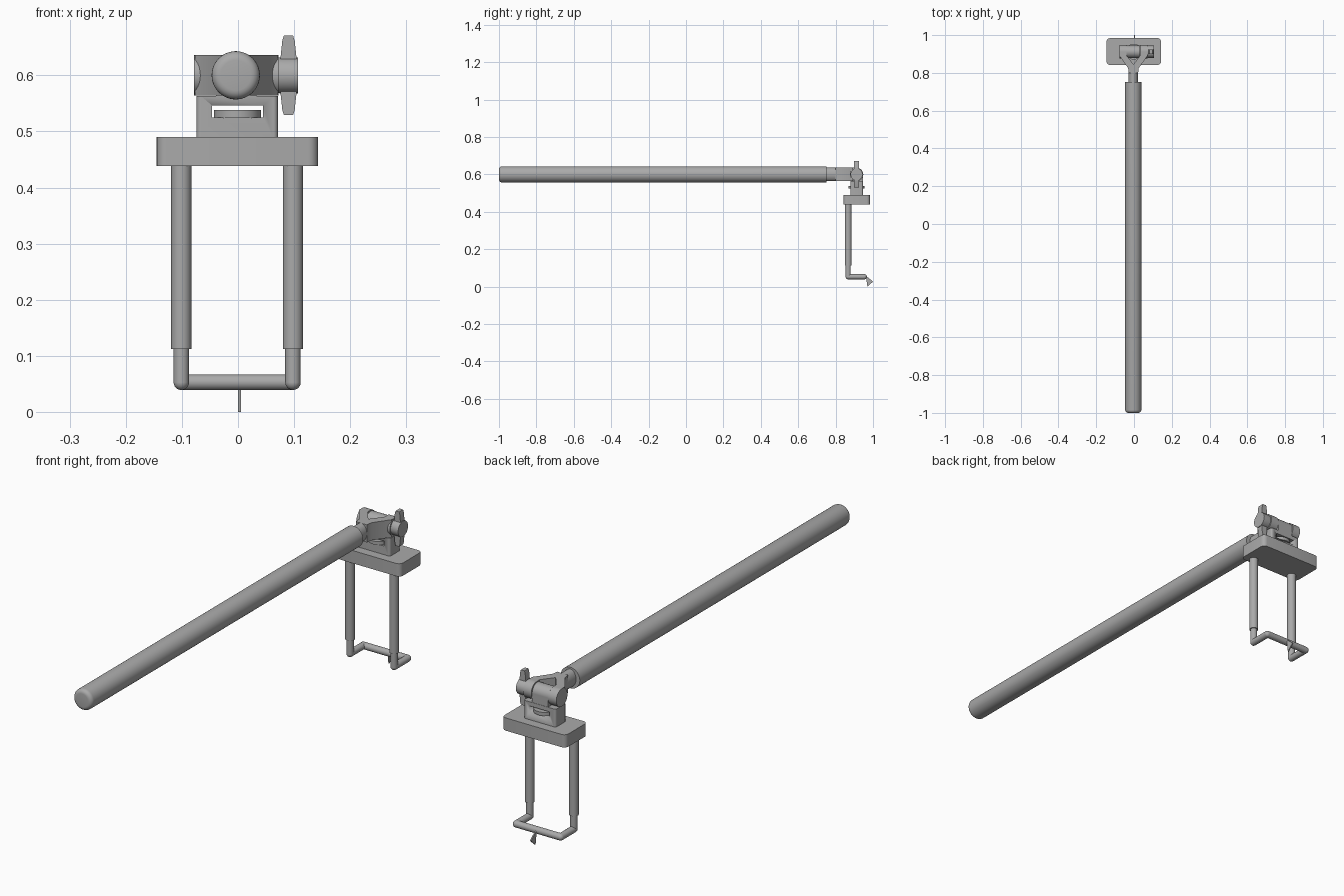
import bpy
import bmesh
from math import radians, pi
from mathutils import Matrix, Vector

if "Cube" in bpy.data.objects:
    bpy.data.objects.remove(bpy.data.objects["Cube"], do_unlink=True)

grey = bpy.data.materials.new("plain grey")
grey.use_nodes = True
GREY = (0.4, 0.4, 0.4, 1)
grey.diffuse_color = GREY
grey.node_tree.nodes["Principled BSDF"].inputs["Base Color"].default_value = GREY

MID = -0.003      # centre line of the hardware
PIN_Y, PIN_Z = 0.912, 0.6


def finish(name, bm, smooth=True):
    bmesh.ops.recalc_face_normals(bm, faces=bm.faces)
    mesh = bpy.data.meshes.new(name)
    bm.to_mesh(mesh)
    bm.free()
    mesh.materials.append(grey)
    obj = bpy.data.objects.new(name, mesh)
    bpy.context.collection.objects.link(obj)
    if smooth:
        bpy.ops.object.select_all(action="DESELECT")
        obj.select_set(True)
        bpy.context.view_layer.objects.active = obj
        bpy.ops.object.shade_smooth_by_angle(angle=radians(35))
    return obj


def rod(name, start, end, radius, sides=32, scale=(1, 1), round_end=0):
    """Cylinder from start to end; round_end softens the rim at start."""
    a, b = Vector(start), Vector(end)
    bm = bmesh.new()
    bmesh.ops.create_cone(bm, cap_ends=True, segments=sides, radius1=radius,
                          radius2=radius, depth=(b - a).length)
    if round_end:
        rim = [e for e in bm.edges if all(v.co.z < 0 for v in e.verts)]
        bmesh.ops.bevel(bm, geom=rim, offset=round_end, segments=5,
                        profile=0.5, affect="EDGES")
    bm.transform(Matrix.Diagonal((scale[0], scale[1], 1, 1)))
    turn = (b - a).to_track_quat("Z", "Y").to_matrix().to_4x4()
    bm.transform(Matrix.Translation((a + b) / 2) @ turn)
    return finish(name, bm)


def box(name, low, high, corner=0):
    """Box whose upright edges are rounded by corner."""
    a, b = Vector(low), Vector(high)
    bm = bmesh.new()
    bmesh.ops.create_cube(bm, size=1)
    bm.transform(Matrix.Translation((a + b) / 2) @ Matrix.Diagonal((*(b - a), 1)))
    if corner:
        upright = [e for e in bm.edges
                   if abs(e.verts[0].co.z - e.verts[1].co.z) > 1e-4]
        bmesh.ops.bevel(bm, geom=upright, offset=corner, segments=5,
                        profile=0.5, affect="EDGES")
    return finish(name, bm)


def prism(name, points, depth):
    """Extrude a closed 3D outline along the vector depth."""
    bm = bmesh.new()
    face = bm.faces.new([bm.verts.new(p) for p in points])
    grown = bmesh.ops.extrude_face_region(bm, geom=[face])["geom"]
    bmesh.ops.translate(bm, vec=depth,
                        verts=[g for g in grown if isinstance(g, bmesh.types.BMVert)])
    return finish(name, bm)


def ball(name, centre, radius):
    bm = bmesh.new()
    bmesh.ops.create_uvsphere(bm, u_segments=24, v_segments=12, radius=radius)
    bm.transform(Matrix.Translation(centre))
    return finish(name, bm)


# Long handle and its neck
rod("handle", (-0.004, -1, PIN_Z), (-0.004, 0.752, PIN_Z), 0.043, 48, round_end=0.016)
rod("neck", (-0.004, 0.74, PIN_Z), (-0.004, 0.83, PIN_Z), 0.036, scale=(0.72, 1))

# Forked yoke: two flared arms with rounded knuckles round the pin
for side, label in ((1, "left"), (-1, "right")):
    outline = [(0, 0.8), (0.025, 0.8), (0.028, 0.825), (0.074, 0.89), (0.074, PIN_Y),
               (0.038, PIN_Y), (0.038, 0.895), (0, 0.845)]
    prism(label + "_yoke_arm",
          [(MID + side * x, y, PIN_Z - 0.036) for x, y in outline], (0, 0, 0.072))
    rod(label + "_knuckle", (MID + side * 0.038, PIN_Y, PIN_Z),
        (MID + side * 0.075, PIN_Y, PIN_Z), 0.036)

# Hinge tongue standing on the bracket
rod("hinge_barrel", (MID - 0.036, PIN_Y, PIN_Z), (MID + 0.036, PIN_Y, PIN_Z), 0.033)
box("hinge_tongue", (MID - 0.036, 0.88, 0.555), (MID + 0.036, 0.945, PIN_Z))

# Bracket with a slot through it
bracket = box("bracket", (-0.074, 0.879, 0.488), (0.071, 0.946, 0.563), 0.008)
cutter = box("slot_cutter", (-0.046, 0.8, 0.525), (0.045, 1, 0.546))
cutter.hide_render = True
cutter.hide_viewport = True
cutter.display_type = "WIRE"
cut = bracket.modifiers.new("slot", "BOOLEAN")
cut.object = cutter
cut.operation = "DIFFERENCE"
cut.solver = "EXACT"

# Oval tab lying in the slot
rod("slot_tab", (-0.001, PIN_Y, 0.524), (-0.001, PIN_Y, 0.538), 0.042)

# Clamp knob with two tapered wings
rod("knob_hub", (0.071, PIN_Y, PIN_Z), (0.107, PIN_Y, PIN_Z), 0.032, round_end=0.003)
for side, label in ((1, "upper"), (-1, "lower")):
    wing = [(0.074, 0.015), (0.079, 0.062), (0.082, 0.071), (0.098, 0.071),
            (0.101, 0.062), (0.106, 0.015)]
    prism(label + "_wing",
          [(x, PIN_Y - 0.013, PIN_Z + side * z) for x, z in wing], (0, 0.026, 0))

# Base plate
box("base_plate", (-0.145, 0.842, 0.438), (0.143, 0.984, 0.49), 0.018)

# Sleeved legs, feet turned to the back, and the cross bar
LEG_Y, BAR_Y, BAR_Z, WIRE = 0.867, 0.953, 0.053, 0.0138
for x, label in ((0.098, "left"), (-0.101, "right")):
    rod(label + "_sleeve", (x, LEG_Y, 0.112), (x, LEG_Y, 0.44), 0.018)
    rod(label + "_leg", (x, LEG_Y, BAR_Z), (x, LEG_Y, 0.12), WIRE, 24)
    ball(label + "_leg_bend", (x, LEG_Y, BAR_Z), WIRE)
    rod(label + "_foot", (x, LEG_Y, BAR_Z), (x, BAR_Y, BAR_Z), WIRE, 24)
    ball(label + "_foot_bend", (x, BAR_Y, BAR_Z), WIRE)
rod("cross_bar", (-0.101, BAR_Y, BAR_Z), (0.098, BAR_Y, BAR_Z), WIRE, 24)

# Thin pointed blade behind the cross bar
prism("blade", [(0.0, 0.962, 0.058), (0.0, 0.97, 0), (0.0, 1, 0.027)], (0.005, 0, 0))
